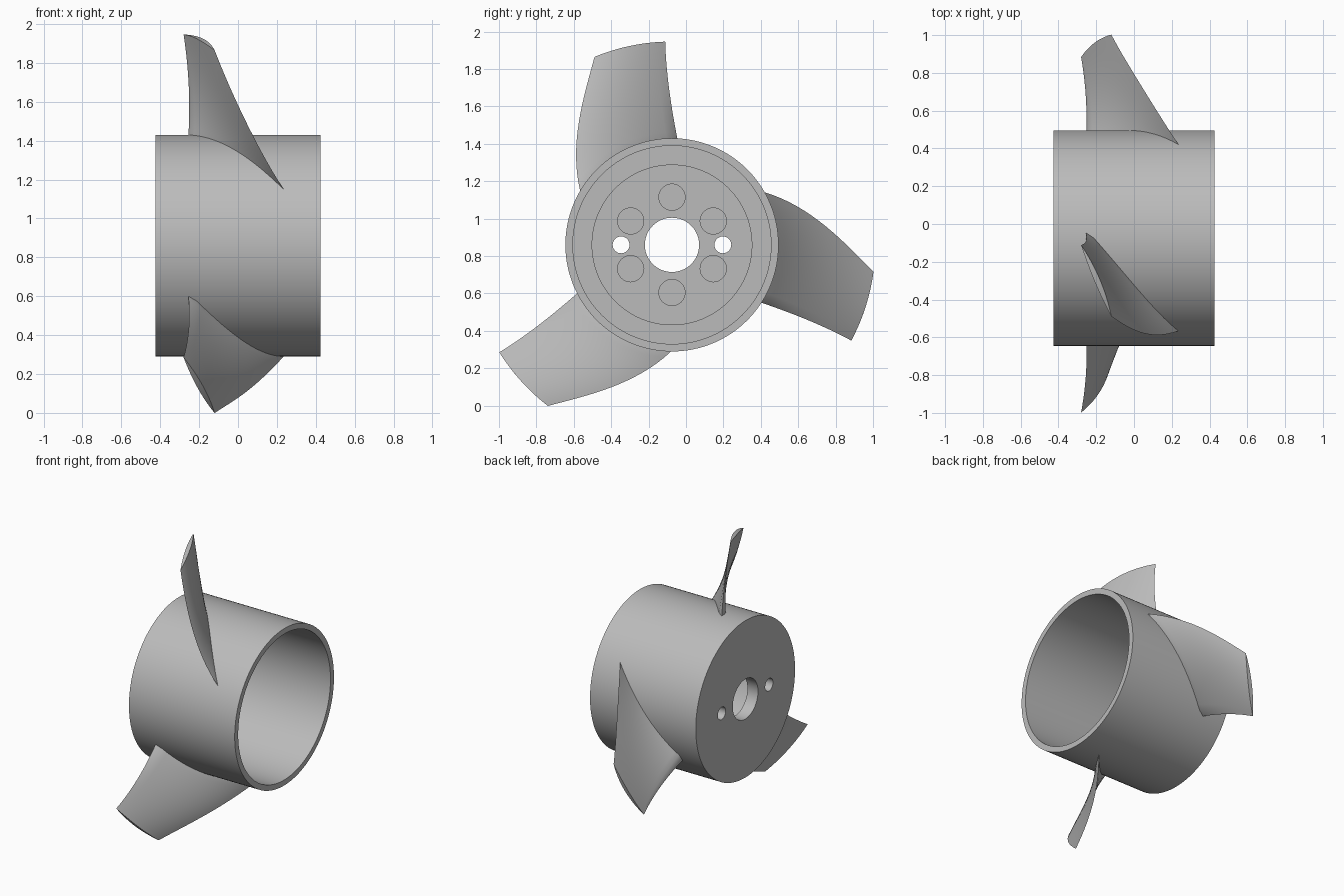
import bpy, bmesh, math
from mathutils import Vector, Matrix

cube = bpy.data.objects.get("Cube")
if cube:
    bpy.data.objects.remove(cube, do_unlink=True)

AXIS_Y, AXIS_Z = -0.075, 0.86
HUB_R, TIP_R, HALF = 0.57, 1.087, 0.425

grey = bpy.data.materials.new("plain grey")
grey.use_nodes = True
COLOUR = (0.5, 0.5, 0.5, 1)
grey.diffuse_color = COLOUR
grey.node_tree.nodes["Principled BSDF"].inputs["Base Color"].default_value = COLOUR


def polar(x, r, angle):
    """Point at a radius and angle (from up, towards the back) around the hub axis."""
    return Vector((x, AXIS_Y + r * math.sin(angle), AXIS_Z + r * math.cos(angle)))


def finish(bm, name):
    bmesh.ops.remove_doubles(bm, verts=bm.verts, dist=1e-5)
    bmesh.ops.recalc_face_normals(bm, faces=bm.faces)
    mesh = bpy.data.meshes.new(name)
    bm.to_mesh(mesh)
    bm.free()
    mesh.materials.append(grey)
    obj = bpy.data.objects.new(name, mesh)
    bpy.context.collection.objects.link(obj)
    return obj


def smooth(obj):
    bpy.ops.object.select_all(action='DESELECT')
    obj.select_set(True)
    bpy.context.view_layer.objects.active = obj
    bpy.ops.object.shade_smooth_by_angle(angle=math.radians(35))


def lathe(name, profile, sides=128):
    """Revolve a closed (x, radius) profile around the hub axis."""
    bm = bmesh.new()
    rings = [[bm.verts.new(polar(x, r, math.tau * i / sides)) for x, r in profile]
             for i in range(sides)]
    n = len(profile)
    for i in range(sides):
        a, b = rings[i], rings[(i + 1) % sides]
        for j in range(n):
            k = (j + 1) % n
            bm.faces.new((a[j], a[k], b[k], b[j]))
    return finish(bm, name)


def hole_cutters(specs):
    """Cylinders along the axis: (radius, distance, angle, x start, x end)."""
    bm = bmesh.new()
    for radius, dist, angle, x0, x1 in specs:
        place = Matrix.Translation(polar((x0 + x1) / 2, dist, angle))
        bmesh.ops.create_cone(bm, cap_ends=True, segments=40, radius1=radius,
                              radius2=radius, depth=x1 - x0,
                              matrix=place @ Matrix.Rotation(math.pi / 2, 4, 'Y'))
    return finish(bm, "hole_cutter")


# Hub: open cup with a stepped floor and a central bore
FLOOR, RECESS = -0.31, -0.34
hub = lathe("hub", [(-HALF, 0.145), (-HALF, HUB_R), (HALF, HUB_R), (HALF, 0.53),
                    (FLOOR, 0.53), (FLOOR, 0.427), (RECESS, 0.427), (RECESS, 0.145)])

# Two through holes and six blind pockets in the floor
specs = [(0.045, 0.272, side * math.pi / 2, -0.6, 0) for side in (-1, 1)]
specs += [(0.07, 0.255, math.tau * i / 6, -0.38, 0) for i in range(6)]
cutter = hole_cutters(specs)
cutter.hide_render = True
cut = hub.modifiers.new("holes", 'BOOLEAN')
cut.operation, cut.solver, cut.object = 'DIFFERENCE', 'EXACT', cutter
cut.use_self = True
bpy.ops.object.select_all(action='DESELECT')
hub.select_set(True)
bpy.context.view_layer.objects.active = hub
bpy.ops.object.modifier_apply(modifier=cut.name)
bpy.data.objects.remove(cutter, do_unlink=True)
smooth(hub)


def blade_point(u, s, side, turn):
    """u runs across the chord, s from root to tip, side is a face of the blade."""
    r = HUB_R + s * (TIP_R - HUB_R)
    s = max(s, 0)
    lead_x, lead_a = -0.255 + 0.03 * s - 0.055 * s * s, 1.5 - 7 * s + 3.6 * s * s
    trail_x, trail_a = 0.235 - 0.47 * s + 0.115 * s * s, -59.5 + 53.5 * s - 16.4 * s * s
    dx, arc = trail_x - lead_x, r * math.radians(trail_a - lead_a)
    length = math.hypot(dx, arc)
    # Lens section, with a blunt leading edge that flares at the root
    bulge = 4 * u * (1 - u) * (0.022 if side > 0 else 0.008)
    flare = 0.022 * (1 - s) ** 3 * (1 - u) ** 2
    off = side * (bulge + flare)
    x = lead_x + u * dx - off * arc / length
    if u == 0:
        x = lead_x
    angle = math.radians(lead_a) + (u * arc + off * dx / length) / r
    return polar(x, r, angle + turn)


def blade(name, turn, across=20, along=16):
    bm = bmesh.new()
    spans = [-0.05] + [j / along for j in range(along + 1)]
    loop = [(i / across, 1) for i in range(across + 1)]
    loop += [(i / across, -1) for i in range(across, -1, -1)]
    rows = [[bm.verts.new(blade_point(u, s, side, turn)) for u, side in loop] for s in spans]
    n = len(loop)
    for a, b in zip(rows, rows[1:]):
        for i in range(n):
            k = (i + 1) % n
            bm.faces.new((a[i], a[k], b[k], b[i]))
    # Strip of quads closes the root and the tip
    for row in (rows[0], rows[-1]):
        for i in range(across):
            bm.faces.new((row[i], row[i + 1], row[n - 2 - i], row[n - 1 - i]))
    smooth(finish(bm, name))


# Three twisted blades around the hub
for name, turn in (("blade_top", 0), ("blade_back", 1), ("blade_front", 2)):
    blade(name, turn * math.tau / 3)
